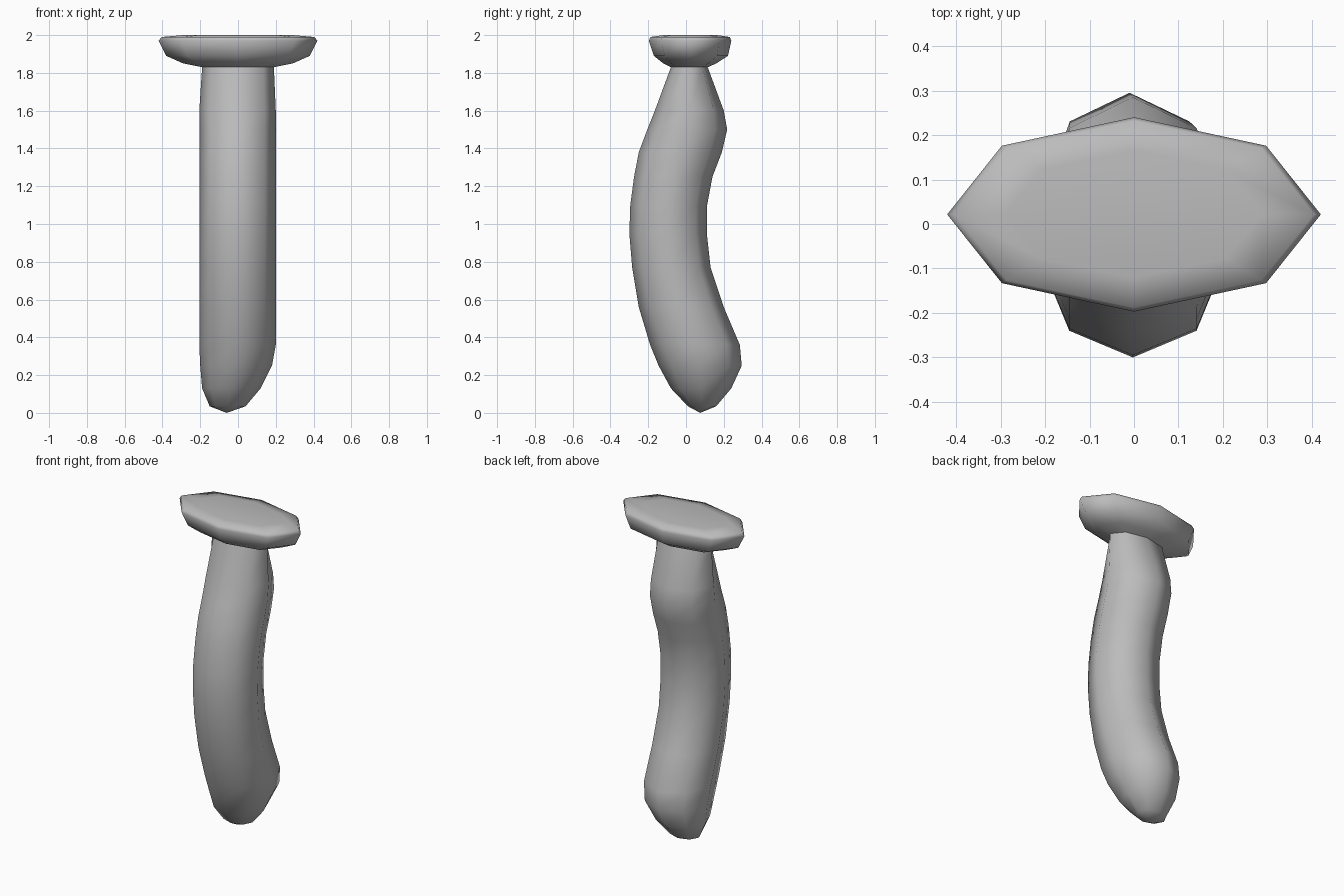
import bpy, bmesh, math

cube = bpy.data.objects.get("Cube")
if cube:
    bpy.data.objects.remove(cube)

# Single flat colour
grey = bpy.data.materials.new("plain grey")
grey.use_nodes = True
colour = (0.5, 0.5, 0.5, 1)
grey.diffuse_color = colour
grey.node_tree.nodes["Principled BSDF"].inputs["Base Color"].default_value = colour

# Cross-sections: height, left x, right x, front y, back y
grip = [
    (0.035, -0.15, 0.04, 0.01, 0.16),
    (0.13, -0.19, 0.12, -0.08, 0.24),
    (0.25, -0.20, 0.18, -0.145, 0.295),
    (0.36, -0.205, 0.20, -0.19, 0.285),
    (0.56, -0.205, 0.20, -0.25, 0.20),
    (0.77, -0.205, 0.20, -0.285, 0.13),
    (0.95, -0.205, 0.20, -0.30, 0.11),
    (1.10, -0.205, 0.20, -0.295, 0.112),
    (1.25, -0.205, 0.20, -0.275, 0.14),
    (1.38, -0.205, 0.20, -0.25, 0.19),
    (1.50, -0.205, 0.20, -0.205, 0.218),
    (1.60, -0.205, 0.20, -0.165, 0.20),
    (1.83, -0.19, 0.19, -0.08, 0.115),
]
guard = [
    (1.85, -0.29, 0.29, -0.12, 0.16),
    (1.89, -0.38, 0.38, -0.17, 0.222),
    (1.97, -0.42, 0.42, -0.197, 0.24),
    (1.99, -0.405, 0.405, -0.188, 0.232),
    (2.00, -0.29, 0.29, -0.12, 0.165),
]


def add_ring(bm, z, x0, x1, y0, y1, sides=8):
    """Octagonal section with a corner on each axis."""
    return [bm.verts.new(((x0 + x1) / 2 + (x1 - x0) / 2 * math.cos(a),
                          (y0 + y1) / 2 + (y1 - y0) / 2 * math.sin(a), z))
            for a in (math.tau * i / sides for i in range(sides))]


# Curved grip flowing into the wide guard, lofted as one skin
bm = bmesh.new()
rings = [add_ring(bm, *section) for section in grip + guard]
for low, high in zip(rings, rings[1:]):
    for i in range(len(low)):
        j = (i + 1) % len(low)
        bm.faces.new((low[i], low[j], high[j], high[i]))
bm.faces.new(rings[-1])

# Blunt tip of the grip
tip = bm.verts.new((-0.06, 0.075, 0))
for a, b in zip(rings[0], rings[0][1:] + rings[0][:1]):
    bm.faces.new((b, a, tip))

bmesh.ops.recalc_face_normals(bm, faces=bm.faces)
mesh = bpy.data.meshes.new("curved_grip_and_guard")
bm.to_mesh(mesh)
bm.free()
mesh.materials.append(grey)
handle = bpy.data.objects.new("curved_grip_and_guard", mesh)
bpy.context.collection.objects.link(handle)

# Smooth skin
bpy.ops.object.select_all(action='DESELECT')
handle.select_set(True)
bpy.context.view_layer.objects.active = handle
bpy.ops.object.shade_smooth_by_angle(angle=math.radians(75))
